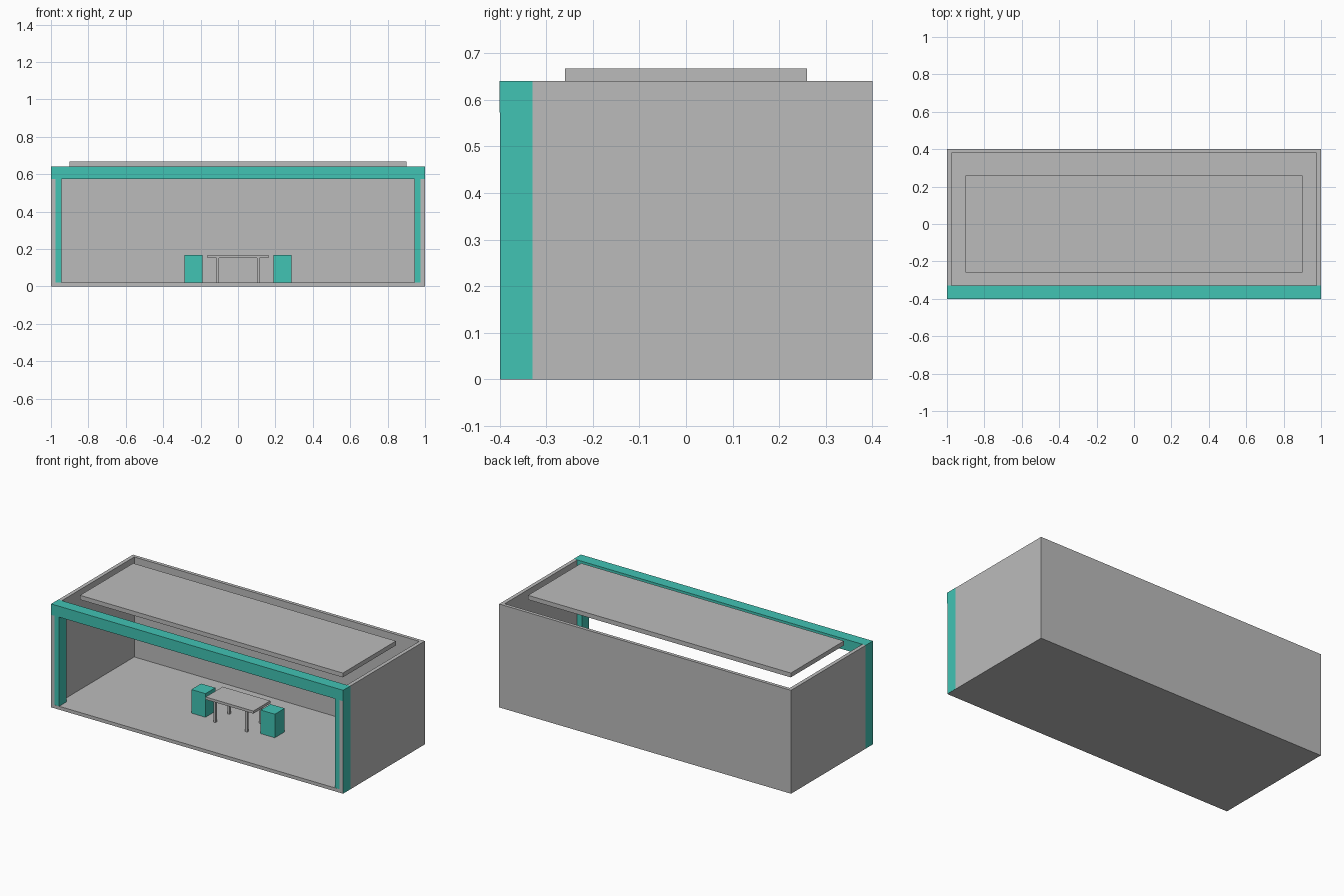
import bpy
import bmesh

cube = bpy.data.objects.get("Cube")
if cube:
    bpy.data.objects.remove(cube, do_unlink=True)


def make_material(name, rgb):
    mat = bpy.data.materials.new(name)
    mat.use_nodes = True
    mat.diffuse_color = (*rgb, 1)
    mat.node_tree.nodes["Principled BSDF"].inputs["Base Color"].default_value = (*rgb, 1)
    return mat


grey = make_material("grey", (0.5, 0.5, 0.5))
teal = make_material("teal", (0.053, 0.546, 0.456))


def box(name, xs, ys, zs, mat):
    """Box spanning the given low and high limits on each axis."""
    bm = bmesh.new()
    bmesh.ops.create_cube(bm, size=1)
    for v in bm.verts:
        for axis, (low, high) in enumerate((xs, ys, zs)):
            v.co[axis] = high if v.co[axis] > 0 else low
    mesh = bpy.data.meshes.new(name)
    bm.to_mesh(mesh)
    bm.free()
    mesh.materials.append(mat)
    obj = bpy.data.objects.new(name, mesh)
    bpy.context.collection.objects.link(obj)
    return obj


def span(centre, half):
    return centre - half, centre + half


height = 0.64
floor_top = 0.021
table_height = 0.167
gap = 0.0005  # keeps neighbouring faces from coinciding
outer = 1 - gap
wall_inner = 0.976

# Shell: floor, back wall and floating roof panel
box("floor", span(0, outer), (-0.4 + gap, 0.4), (0, floor_top), grey)
box("back_wall", span(0, wall_inner), (0.379, 0.4), (floor_top, height), grey)
box("roof_panel", span(0, 0.9), span(0, 0.26), (height, 0.667), grey)

# Front beam across the opening
box("front_beam", (-1, 1), (-0.4, -0.33), (0.573, height + gap), teal)

# Mirrored side walls, corner posts, stools and table legs
for side, label in ((1, "left"), (-1, "right")):
    def across(a, b):
        return sorted((side * a, side * b))

    box(f"{label}_wall", across(wall_inner, outer), (-0.4 + gap, 0.4), (floor_top, height), grey)
    box(f"{label}_post", across(0.945, 1), (-0.4 + 2 * gap, -0.33), (gap, height), teal)
    box(f"{label}_stool", across(0.189, 0.286), span(0, 0.048), (floor_top, table_height), teal)
    for end, place in ((-1, "front"), (1, "back")):
        box(f"{label}_{place}_table_leg", span(side * 0.109, 0.007),
            span(end * 0.068, 0.007), (floor_top, 0.152), grey)

# Table top
box("table_top", span(0, 0.163), span(0, 0.083), (0.151, table_height), grey)
